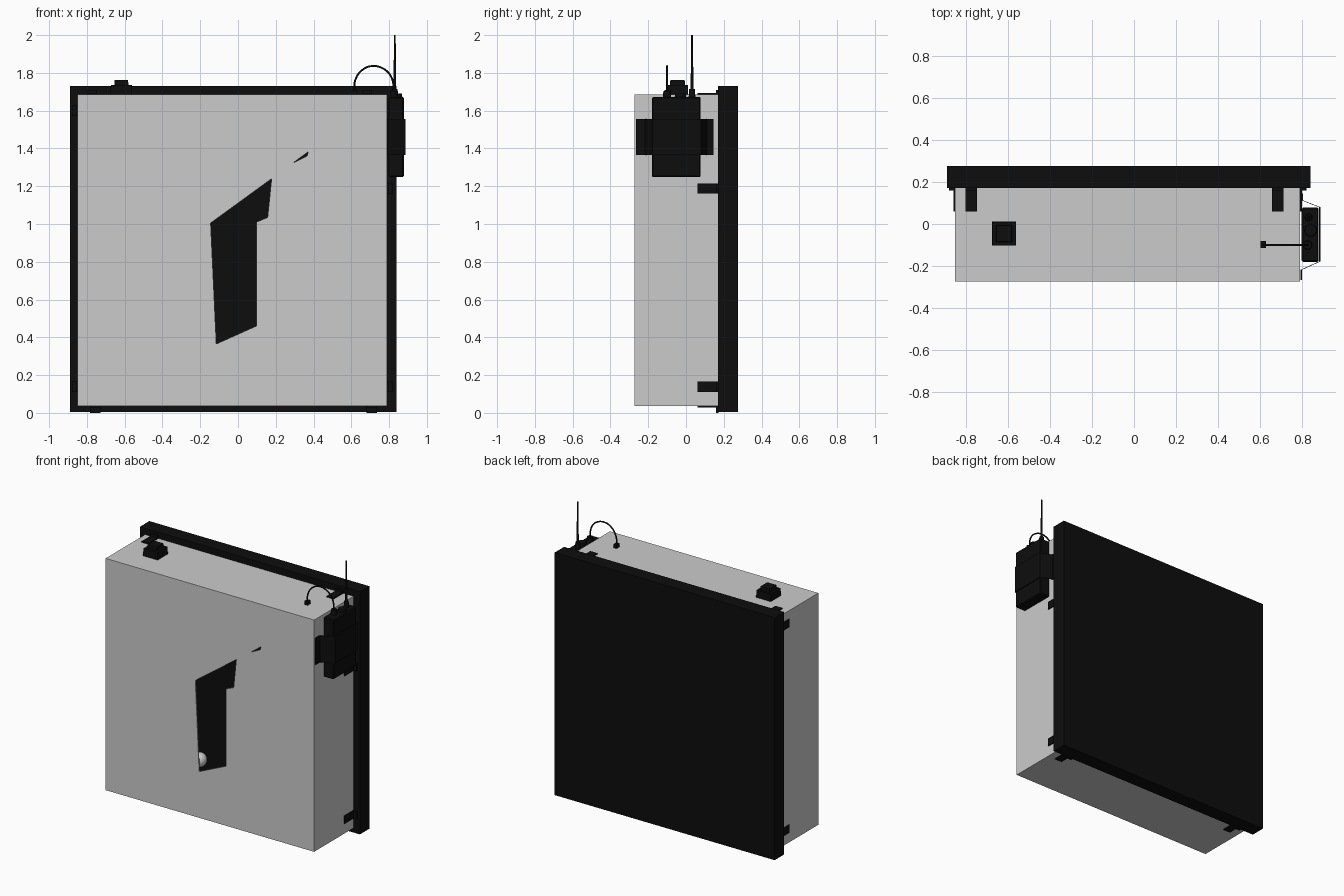
import bpy, bmesh, math
from mathutils import Vector

if "Cube" in bpy.data.objects:
    bpy.data.objects.remove(bpy.data.objects["Cube"])

black = bpy.data.materials.new("black_paint")
black.diffuse_color = (0.004, 0.004, 0.004, 1)
black.use_nodes = True
black.node_tree.nodes["Principled BSDF"].inputs["Base Color"].default_value = black.diffuse_color


def finish(name, bm, mat=black, bevel=0):
    bmesh.ops.recalc_face_normals(bm, faces=bm.faces)
    me = bpy.data.meshes.new(name)
    bm.to_mesh(me)
    bm.free()
    ob = bpy.data.objects.new(name, me)
    bpy.context.collection.objects.link(ob)
    if mat:
        me.materials.append(mat)
    if bevel:
        m = ob.modifiers.new("bevel", 'BEVEL')
        m.width, m.segments = bevel, 1
    return ob


def box(name, lo, hi, mat=black, bevel=0, taper=1):
    bm = bmesh.new()
    bmesh.ops.create_cube(bm, size=1)
    lo, hi = Vector(lo), Vector(hi)
    for v in bm.verts:
        if v.co.z > 0:
            v.co.x *= taper
            v.co.y *= taper
        v.co = (lo + hi) / 2 + v.co * (hi - lo)
    return finish(name, bm, mat, bevel)


def prism(name, pts, direction, mat=black):
    bm = bmesh.new()
    f = bm.faces.new([bm.verts.new(p) for p in pts])
    r = bmesh.ops.extrude_face_region(bm, geom=[f])
    verts = [g for g in r['geom'] if isinstance(g, bmesh.types.BMVert)]
    bmesh.ops.translate(bm, verts=verts, vec=direction)
    return finish(name, bm, mat)


def cylinder(name, x, y, z0, z1, r0, r1, n=16):
    bpy.ops.mesh.primitive_cone_add(vertices=n, radius1=r0, radius2=r1, depth=z1 - z0,
                                    location=(x, y, (z0 + z1) / 2))
    ob = bpy.context.object
    ob.name = name
    ob.data.materials.append(black)
    bpy.ops.object.shade_smooth_by_angle()
    return ob


def cut(ob, cutter):
    m = ob.modifiers.new("cut", 'BOOLEAN')
    m.operation, m.object, m.solver = 'DIFFERENCE', cutter, 'EXACT'
    bpy.context.view_layer.objects.active = ob
    bpy.ops.object.modifier_apply(modifier=m.name)
    bpy.data.objects.remove(cutter)


# Hollow cabinet with broken openings in the front sheet
body = box("cabinet_body", (-0.85, -0.273, 0.037), (0.79, 0.19, 1.685), None)
cut(body, box("cavity_cutter", (-0.84, -0.265, 0.047), (0.78, 0.3, 1.675), None))
holes = [
    [(-0.145, 1.005), (0.178, 1.24), (0.157, 1.035), (0.097, 1.01), (0.097, 0.46), (-0.115, 0.365)],
    [(0.29, 1.322), (0.372, 1.383), (0.366, 1.36)],
]
for h in holes:
    cut(body, prism("hole_cutter", [(x, -0.3, z) for x, z in h], (0, 0.06, 0), None))

# Rounded part just visible inside the opening
bpy.ops.mesh.primitive_uv_sphere_add(segments=20, ring_count=12, radius=0.05,
                                     location=(-0.163, -0.2, 0.41))
bpy.context.object.name = "inner_knob"
bpy.ops.object.shade_smooth_by_angle()

# Back panel
box("back_panel", (-0.89, 0.17, 0.005), (0.84, 0.275, 1.73))

# Angle brackets: a flat leg on the cabinet and an upturned leg on the panel
T, W = 0.008, 0.0275
for x in (-0.773, 0.683):
    box("top_bracket_leg", (x - W, 0.06, 1.685), (x + W, 0.17, 1.685 + T))
    box("top_bracket_tab", (x - W, 0.16, 1.685), (x + W, 0.172, 1.71))
for x in (-0.755, 0.708):
    box("bottom_bracket_leg", (x - W, 0.06, 0.037 - T), (x + W, 0.17, 0.037))
    box("bottom_bracket_tab", (x - W, 0.16, 0.0), (x + W, 0.172, 0.037))
for side, x, zs in ((1, 0.79, (1.188, 0.138)), (-1, -0.85, (1.60, 0.138))):
    for z in zs:
        a, b = sorted((x, x + side * T))
        box("side_bracket_leg", (a, 0.06, z - W), (b, 0.17, z + W))
        a, b = sorted((x, x + side * 0.03))
        box("side_bracket_tab", (a, 0.16, z - W), (b, 0.172, z + W))

# Vent on the top
box("vent_base", (-0.675, -0.103, 1.685), (-0.56, 0.012, 1.737), taper=0.97)
box("vent_cap", (-0.655, -0.085, 1.735), (-0.58, -0.005, 1.762), taper=0.95)

# Radio unit on the right side
box("radio_unit", (0.797, -0.18, 1.248), (0.878, 0.078, 1.672), bevel=0.006)

# Folded strap holding the radio unit
path = [(0.791, -0.265), (0.791, -0.218), (0.879, -0.178), (0.879, 0.08), (0.797, 0.112), (0.797, 0.145)]
outer = [(x + 0.007, y) for x, y in reversed(path)]
prism("radio_strap", [(x, y, 1.365) for x, y in path + outer], (0, 0, 0.19))

# Antenna
cylinder("antenna_base", 0.83, 0.032, 1.67, 1.715, 0.018, 0.015)
cylinder("antenna_sleeve", 0.83, 0.032, 1.71, 1.86, 0.008, 0.006, 12)
cylinder("antenna_rod", 0.83, 0.032, 1.85, 2.0, 0.0055, 0.005, 12)

# Looped cable and its two end fittings
box("cable_gland", (0.602, -0.115, 1.685), (0.628, -0.08, 1.71))
cylinder("cable_plug", 0.825, -0.1, 1.67, 1.705, 0.022, 0.02)
cylinder("blank_plug", 0.84, -0.03, 1.67, 1.69, 0.03, 0.028)
cu = bpy.data.curves.new("cable", 'CURVE')
cu.dimensions = '3D'
cu.bevel_depth, cu.bevel_resolution, cu.resolution_u = 0.005, 2, 8
cu.use_fill_caps = True
pts = [(0.615, 1.70), (0.622, 1.765), (0.66, 1.817), (0.71, 1.836), (0.77, 1.822), (0.813, 1.775), (0.825, 1.70)]
sp = cu.splines.new('BEZIER')
sp.bezier_points.add(len(pts) - 1)
for p, (x, z) in zip(sp.bezier_points, pts):
    p.co = (x, -0.1, z)
    p.handle_left_type = p.handle_right_type = 'AUTO'
cu.materials.append(black)
bpy.context.collection.objects.link(bpy.data.objects.new("cable", cu))
